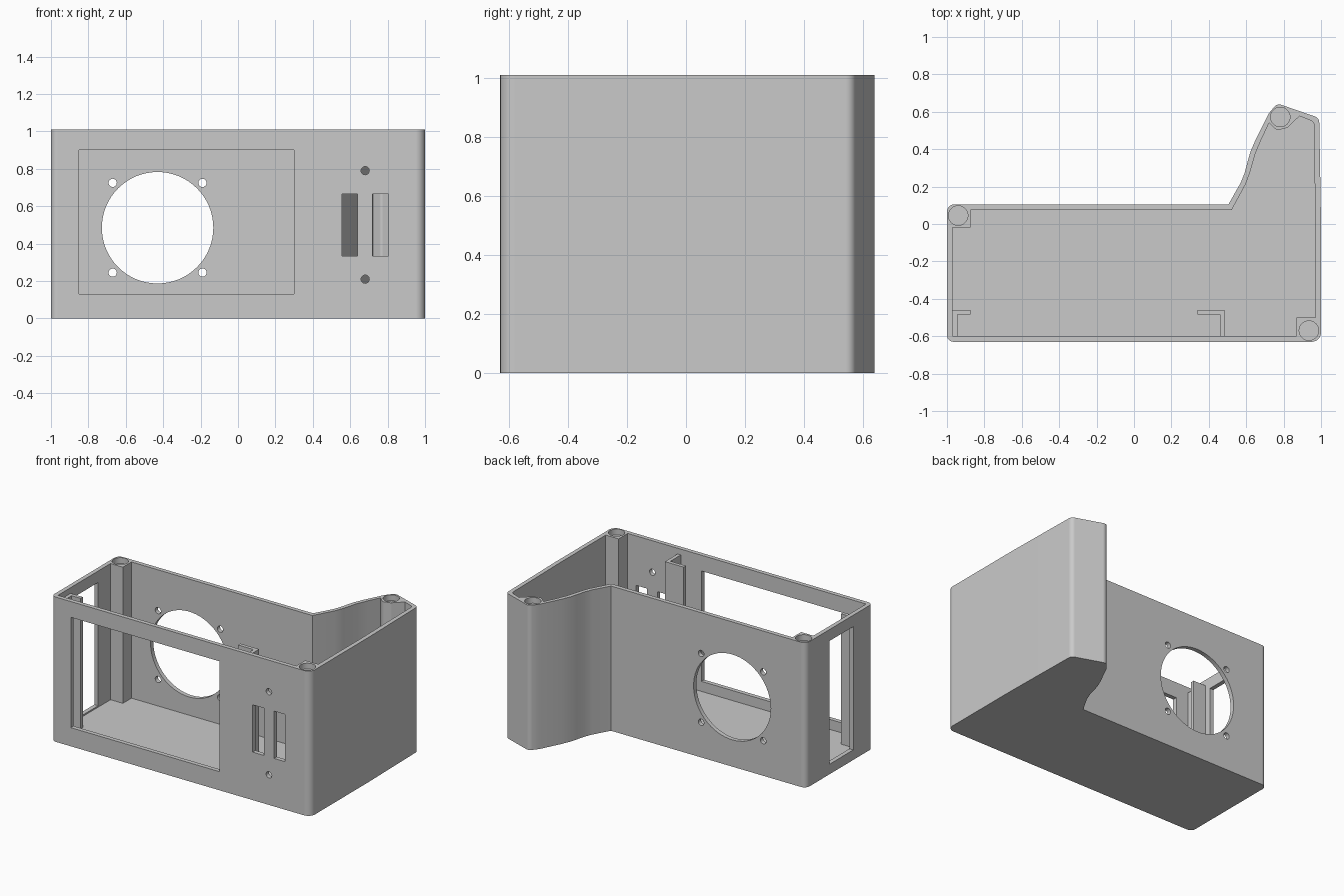
import bpy, bmesh, math
from mathutils import Vector, Matrix

default = bpy.data.objects.get("Cube")
if default:
    bpy.data.objects.remove(default, do_unlink=True)

HEIGHT, FLOOR, RAIL_TOP = 1.01, 0.06, 0.97

grey = bpy.data.materials.new("light grey plastic")
grey.use_nodes = True
colour = (0.59, 0.59, 0.59, 1)
grey.diffuse_color = colour
grey.node_tree.nodes["Principled BSDF"].inputs["Base Color"].default_value = colour


def make_object(name, bm):
    bmesh.ops.recalc_face_normals(bm, faces=bm.faces)
    mesh = bpy.data.meshes.new(name)
    bm.to_mesh(mesh)
    bm.free()
    mesh.materials.append(grey)
    obj = bpy.data.objects.new(name, mesh)
    bpy.context.collection.objects.link(obj)
    return obj


def rounded(outline, steps=6):
    """Replace each (x, y, radius) corner by an arc."""
    result = []
    for i, (x, y, radius) in enumerate(outline):
        p = Vector((x, y))
        if not radius:
            result.append(p)
            continue
        a = (Vector(outline[i - 1][:2]) - p).normalized()
        b = (Vector(outline[(i + 1) % len(outline)][:2]) - p).normalized()
        half = a.angle(b) / 2
        centre = p + (a + b).normalized() * radius / math.sin(half)
        start = p + a * radius / math.tan(half) - centre
        end = p + b * radius / math.tan(half) - centre
        for k in range(steps + 1):
            spoke = start.normalized().slerp(end.normalized(), k / steps)
            result.append(centre + spoke.normalized() * radius)
    return result


def prism(name, points, z0, z1):
    bm = bmesh.new()
    low = [bm.verts.new((p[0], p[1], z0)) for p in points]
    high = [bm.verts.new((p[0], p[1], z1)) for p in points]
    bm.faces.new(low)
    bm.faces.new(high)
    for i in range(len(low)):
        bm.faces.new((low[i - 1], low[i], high[i], high[i - 1]))
    return make_object(name, bm)


def box(name, x0, x1, y0, y1, z0, z1):
    return prism(name, [(x0, y0), (x1, y0), (x1, y1), (x0, y1)], z0, z1)


def cylinder(name, centre, radius, depth, axis="Z", sides=32):
    bm = bmesh.new()
    turn = Matrix.Rotation(math.pi / 2, 4, "X") if axis == "Y" else Matrix()
    bmesh.ops.create_cone(bm, cap_ends=True, segments=sides, radius1=radius,
                          radius2=radius, depth=depth,
                          matrix=Matrix.Translation(centre) @ turn)
    return make_object(name, bm)


def cut(target, cutter):
    bpy.context.view_layer.objects.active = target
    mod = target.modifiers.new("cut", "BOOLEAN")
    mod.operation, mod.solver, mod.object = "DIFFERENCE", "EXACT", cutter
    bpy.ops.object.modifier_apply(modifier=mod.name)
    bpy.data.objects.remove(cutter, do_unlink=True)


# Outer shell with a flared wing at the back
outer = [(-1, -0.63, 0.035), (1, -0.63, 0.05), (1, 0, 0), (0.995, 0.3, 0),
         (0.99, 0.567, 0.035), (0.765, 0.645, 0.035), (0.72, 0.59, 0),
         (0.65, 0.45, 0), (0.622, 0.385, 0), (0.608, 0.335, 0), (0.592, 0.275, 0),
         (0.57, 0.22, 0), (0.505, 0.105, 0), (-1, 0.105, 0.04)]
case = prism("case", rounded(outer), 0, HEIGHT)

# Cavity, notched around the three corner posts
inner = [(-0.97, -0.6, 0), (0.87, -0.6, 0), (0.87, -0.5, 0), (0.97, -0.5, 0),
         (0.97, 0, 0), (0.965, 0.3, 0), (0.962, 0.547, 0.025), (0.885, 0.577, 0),
         (0.82, 0.515, 0.02), (0.765, 0.5, 0.02), (0.722, 0.54, 0),
         (0.68, 0.45, 0), (0.65, 0.38, 0), (0.62, 0.275, 0), (0.598, 0.215, 0),
         (0.522, 0.075, 0), (-0.875, 0.075, 0), (-0.875, -0.02, 0), (-0.97, -0.02, 0)]
cut(case, prism("cavity", rounded(inner), FLOOR, HEIGHT + 0.1))

# Front window, two slots and their screw holes
cut(case, box("front_window", -0.85, 0.30, -0.7, -0.55, 0.13, 0.90))
for x in (0.555, 0.72):
    cut(case, box("slot", x, x + 0.085, -0.7, -0.55, 0.335, 0.665))
for z in (0.21, 0.79):
    cut(case, cylinder("slot_screw", (0.68, -0.62, z), 0.022, 0.15, "Y", 20))

# Window in the right side wall
cut(case, box("side_window", -1.1, -0.9, -0.416, -0.156, 0.07, 0.93))

# Fan opening and its four screw holes in the back wall
fan_x, fan_z = -0.43, 0.485
cut(case, cylinder("fan_opening", (fan_x, 0.09, fan_z), 0.298, 0.15, "Y", 64))
for sx in (-1, 1):
    for sz in (-1, 1):
        cut(case, cylinder("fan_screw", (fan_x + sx * 0.24, 0.09, fan_z + sz * 0.24),
                           0.022, 0.15, "Y", 20))

# Shallow round pockets on top of the posts
for x, y in ((-0.94, 0.045), (0.935, -0.57), (0.782, 0.572)):
    cut(case, cylinder("pocket", (x, y, HEIGHT), 0.052, 0.08))

# L-shaped rails behind the front wall
left_rail = [(0.46, -0.61), (0.485, -0.61), (0.485, -0.46), (0.34, -0.46),
             (0.34, -0.485), (0.46, -0.485)]
right_rail = [(-0.98, -0.61), (-0.945, -0.61), (-0.945, -0.485), (-0.875, -0.485),
              (-0.875, -0.46), (-0.98, -0.46)]
for name, points in (("left_rail", left_rail), ("right_rail", right_rail)):
    prism(name, points, FLOOR - 0.01, RAIL_TOP)

# Smooth the curved walls, keep the edges sharp
bpy.ops.object.select_all(action="DESELECT")
case.select_set(True)
bpy.context.view_layer.objects.active = case
bpy.ops.object.shade_smooth_by_angle(angle=math.radians(30))
weighted = case.modifiers.new("even_shading", "WEIGHTED_NORMAL")
weighted.keep_sharp = True
